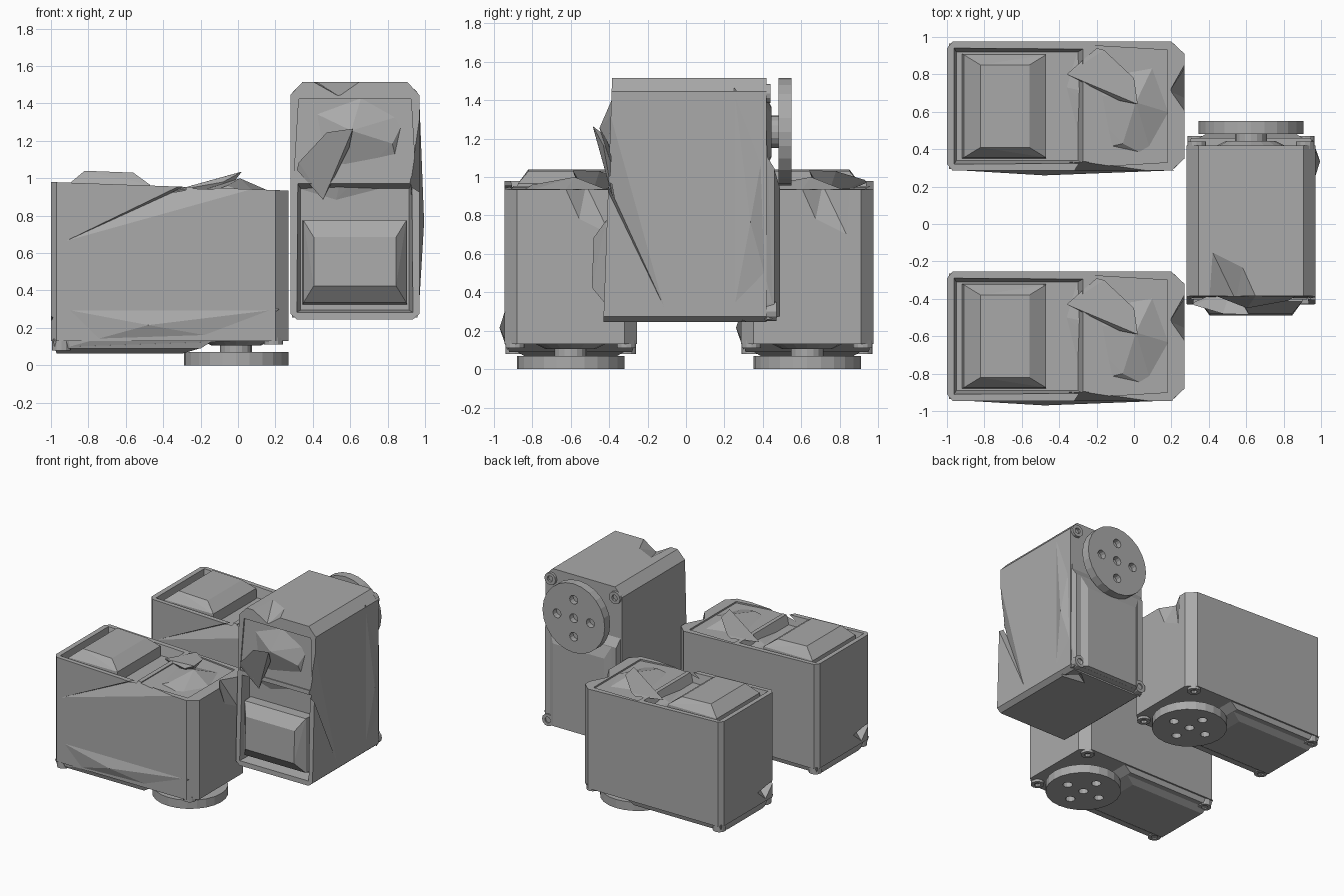
import bpy, bmesh, math
from mathutils import Matrix, Vector

cube = bpy.data.objects.get("Cube")
if cube:
    bpy.data.objects.remove(cube, do_unlink=True)

grey = bpy.data.materials.new("plain grey")
grey.use_nodes = True
grey.diffuse_color = (0.4, 0.4, 0.4, 1)
grey.node_tree.nodes["Principled BSDF"].inputs["Base Color"].default_value = (0.4, 0.4, 0.4, 1)


def finish(name, bm):
    bmesh.ops.recalc_face_normals(bm, faces=bm.faces)
    mesh = bpy.data.meshes.new(name)
    bm.to_mesh(mesh)
    bm.free()
    mesh.materials.append(grey)
    ob = bpy.data.objects.new(name, mesh)
    bpy.context.scene.collection.objects.link(ob)
    return ob


def hull(name, points):
    bm = bmesh.new()
    for p in points:
        bm.verts.new(p)
    res = bmesh.ops.convex_hull(bm, input=bm.verts)
    bmesh.ops.delete(bm, geom=[v for v in res["geom_interior"] if isinstance(v, bmesh.types.BMVert)],
                     context='VERTS')
    bmesh.ops.dissolve_limit(bm, angle_limit=0.01, verts=bm.verts, edges=bm.edges)
    return finish(name, bm)


def taper(name, low, high):
    """Block between two rectangles (x0, x1, half width, z)."""
    return hull(name, [(x, s * w, z) for x0, x1, w, z in (low, high) for x in (x0, x1) for s in (-1, 1)])


def cylinder(name, x, y, z0, z1, r0, r1, sides):
    bm = bmesh.new()
    bmesh.ops.create_cone(bm, cap_ends=True, segments=sides, radius1=r0, radius2=r1, depth=z1 - z0,
                          matrix=Matrix.Translation((x, y, (z0 + z1) / 2)))
    return finish(name, bm)


def cut(target, cutters):
    for c in cutters:
        c.hide_render = True
        mod = target.modifiers.new("cut", 'BOOLEAN')
        mod.operation, mod.solver, mod.object = 'DIFFERENCE', 'EXACT', c
    bpy.context.view_layer.update()
    deps = bpy.context.evaluated_depsgraph_get()
    mesh = bpy.data.meshes.new_from_object(target.evaluated_get(deps))
    target.modifiers.clear()
    target.data = mesh
    for c in cutters:
        bpy.data.objects.remove(c, do_unlink=True)


# Motor case: chamfered plan, top sloping down towards the shaft end
plan = []
for x, y in ((-1, 0.31), (-0.97, 0.345), (0.2, 0.345), (0.27, 0.28)):
    plan += [(x, y), (x, -y)]
case = hull("motor_case", [(x, y, z) for x, y in plan for z in (0.13, 0.98 - 0.036 * (x + 1))])

pocket = taper("pocket", (-0.95, -0.3, 0.29, 0.88), (-0.97, -0.24, 0.325, 1.05))
shaft_end_slope = hull("shaft_end_slope", [(-0.24, s * 0.325, 1.05) for s in (-1, 1)] +
                       [(-0.24, s * 0.325, 0.945) for s in (-1, 1)] +
                       [(0.18, s * 0.3, z) for s in (-1, 1) for z in (0.925, 1.05)])
side_dent = hull("side_dent", [(-0.93, -0.346, 0.66), (0.2, -0.36, 0.945), (-0.3, -0.36, 0.97),
                               (-0.25, -0.29, 0.97), (-0.93, -0.36, 0.66)])
end_dent = hull("end_dent", [(0.28, 0.22, 0.67), (0.28, 0.04, 0.76), (0.28, -0.05, 0.96),
                             (0.28, 0.24, 0.96), (0.19, 0.08, 0.96)])
back_dent = hull("back_dent", [(-1.01, -0.22, 0.14), (-1.01, -0.36, 0.28), (-1.01, -0.1, 0.24),
                               (-0.94, -0.24, 0.2)])
cut(case, [pocket, shaft_end_slope, side_dent, end_dent, back_dent])

# Raised cover and faceted hump on the open face
cover = taper("cover_block", (-0.92, -0.47, 0.28, 0.87), (-0.91, -0.47, 0.275, 0.965))
cover_cap = hull("cover_cap", [(x, s * 0.275, 0.965) for x in (-0.91, -0.47) for s in (-1, 1)] +
                 [(x, s * 0.22, z) for x, z in ((-0.82, 1.04), (-0.56, 1.03)) for s in (-1, 1)])
hump = hull("faceted_hump", [(-0.36, 0.1, 0.88), (-0.27, -0.25, 0.88), (0.1, -0.28, 0.91), (0.24, -0.05, 0.9),
                             (-0.3, 0.3, 0.88), (0.12, 0.25, 0.91), (0.01, 0.02, 1.0), (-0.06, -0.2, 0.96)])
paddle = hull("hump_paddle", [(-0.36, 0.17, 0.93), (-0.2, 0.31, 0.97), (-0.08, 0.03, 0.98), (0.02, 0.01, 1.035),
                              (0.0, 0.15, 1.03), (-0.16, 0.3, 0.985), (-0.1, 0.1, 0.88)])

# Side bulge near the gear end
bulge = hull("side_bulge", [(-0.93, -0.343, 0.3), (0.22, -0.343, 0.3), (-0.48, -0.37, 0.215),
                            (-0.9, -0.33, 0.1), (0.0, -0.33, 0.13), (-0.48, -0.3, 0.2)])

# Gear lid, with corner screw bosses
lid = taper("gear_lid", (-0.98, -0.2, 0.32, 0.09), (-0.99, -0.12, 0.335, 0.14))
panel = taper("lid_panel", (-0.97, -0.3, 0.23, 0.062), (-0.98, -0.2, 0.28, 0.092))
bosses = []
for x, z0 in ((-0.945, 0.08), (0.19, 0.11)):
    for y in (-0.29, 0.29):
        boss = cylinder("screw_boss", x, y, z0, 0.15, 0.05, 0.05, 12)
        cut(boss, [cylinder("screw_hole", x, y, 0.0, 0.13, 0.025, 0.025, 8)])
        bosses.append(boss)

# Output shaft and drilled disc
shaft = cylinder("output_shaft", -0.01, 0, 0.06, 0.14, 0.085, 0.085, 16)
collar = cylinder("shaft_collar", -0.01, 0, 0.105, 0.14, 0.13, 0.2, 16)
disc = cylinder("output_disc", -0.01, 0, 0, 0.07, 0.28, 0.28, 24)
holes = [(0, 0)] + [(0.15 * math.cos(a * math.pi / 2), 0.15 * math.sin(a * math.pi / 2)) for a in range(4)]
cut(disc, [cylinder("disc_hole", -0.01 + x, y, -0.02, 0.045, 0.036, 0.036, 12) for x, y in holes])

# Two motors lie with the disc down; one stands with the disc to the back
parts = [case, cover, cover_cap, hump, paddle, bulge, lid, panel, shaft, collar, disc] + bosses
turn = Matrix(((0, -1, 0), (0, 0, -1), (1, 0, 0))).to_4x4()
places = {"front": Matrix.Translation((0, -0.6, 0)),
          "back": Matrix.Translation((0, 0.63, 0)),
          "upright": Matrix.Translation(Vector((0.625, 0.55, 1.245))) @ turn}
for part in parts:
    base = part.name
    for i, (label, matrix) in enumerate(places.items()):
        ob = part if i == 0 else part.copy()
        if i:
            bpy.context.scene.collection.objects.link(ob)
        ob.name = label + "_" + base
        ob.matrix_world = matrix
